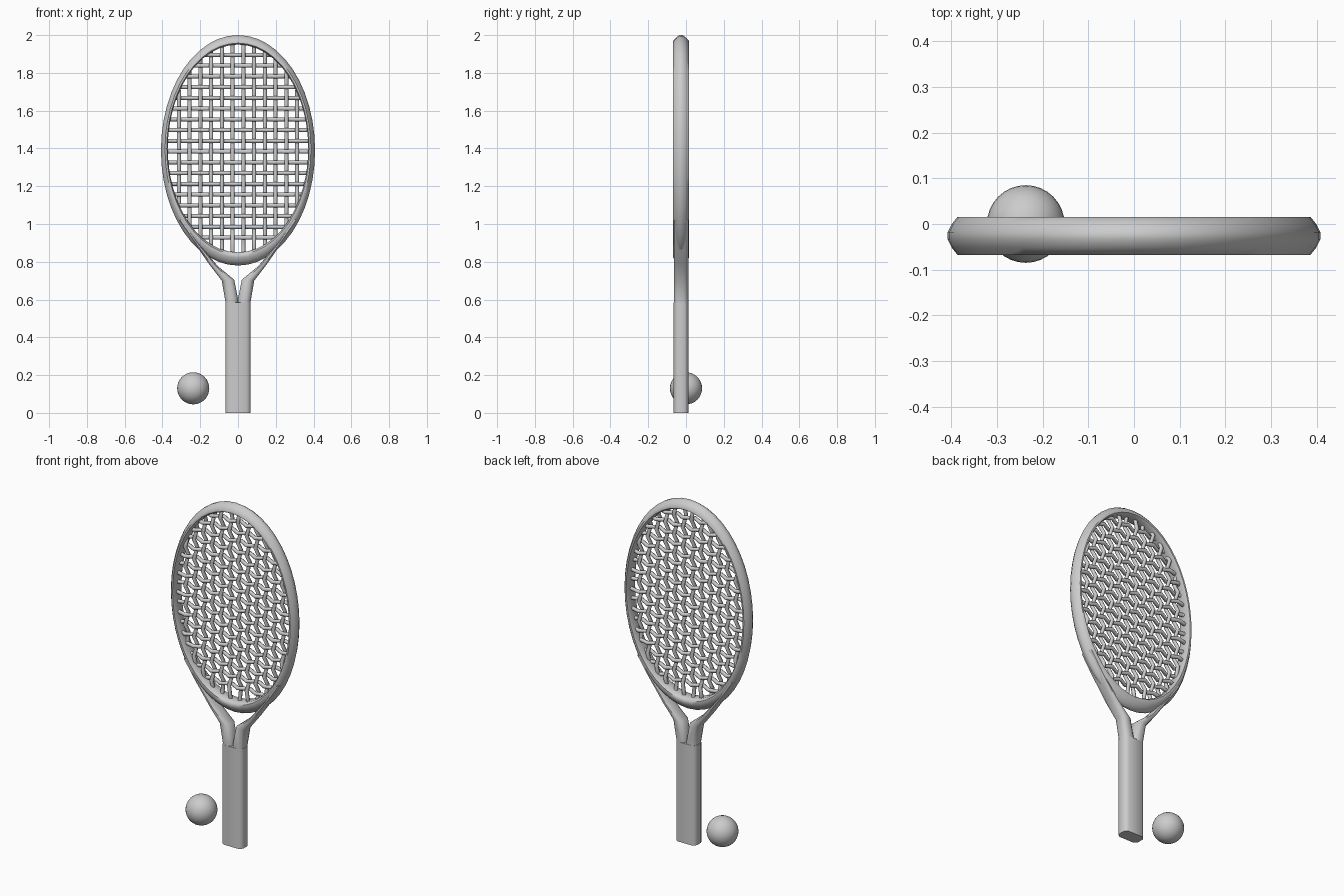
import bpy, bmesh, math

if "Cube" in bpy.data.objects:
    bpy.data.objects.remove(bpy.data.objects["Cube"])

CY = -0.026          # depth centre of the racket


def loft(name, pairs, section, closed=False):
    """Loft a section (t across the pair, y depth) along (outer, inner) point pairs in the xz plane."""
    bm = bmesh.new()
    rings = []
    for (ox, oz), (ix, iz) in pairs:
        rings.append([bm.verts.new((ix + (ox - ix) * t, CY + y, iz + (oz - iz) * t))
                      for t, y in section])
    n, m = len(rings), len(section)
    for i in range(n if closed else n - 1):
        a, b = rings[i], rings[(i + 1) % n]
        for k in range(m):
            bm.faces.new((a[k], a[(k + 1) % m], b[(k + 1) % m], b[k]))
    if not closed:
        bm.faces.new(rings[0])
        bm.faces.new(rings[-1])
    bmesh.ops.recalc_face_normals(bm, faces=bm.faces)
    me = bpy.data.meshes.new(name)
    bm.to_mesh(me)
    bm.free()
    ob = bpy.data.objects.new(name, me)
    bpy.context.collection.objects.link(ob)
    smooth(ob, 50)
    return ob


def smooth(ob, angle):
    bpy.ops.object.select_all(action='DESELECT')
    ob.select_set(True)
    bpy.context.view_layer.objects.active = ob
    bpy.ops.object.shade_smooth_by_angle(angle=math.radians(angle))


def mirrored(half):
    return half + [(t, -y) for t, y in reversed(half)]


# oval head frame, thicker at the throat
OUT_A, OUT_B, OUT_Z = 0.408, 0.61, 1.39
IN_A, IN_B, IN_Z = 0.372, 0.55, 1.40
N = 48
head = []
for i in range(N):
    c, s = math.cos(2 * math.pi * i / N), math.sin(2 * math.pi * i / N)
    head.append(((OUT_A * c, OUT_Z + OUT_B * s), (IN_A * c, IN_Z + IN_B * s)))
loft("head_frame", head,
     mirrored([(0, 0.028), (0.15, 0.041), (0.4, 0.0415), (0.75, 0.026), (1, 0.008)]), True)

# two throat arms splitting from the handle
arm = [((0.066, 0.55), (0.0, 0.55)), ((0.066, 0.585), (0.0, 0.605)),
       ((0.086, 0.70), (0.020, 0.705)), ((0.155, 0.79), (0.105, 0.775)),
       ((0.20, 0.855), (0.135, 0.81)), ((0.255, 0.935), (0.215, 0.905)),
       ((0.315, 1.02), (0.285, 1.02))]
arm_section = mirrored([(0, 0.014), (0.1, 0.029), (0.3, 0.038), (0.7, 0.038), (0.9, 0.029), (1, 0.014)])
for side, label in ((1, "right"), (-1, "left")):
    loft("throat_arm_" + label,
         [((side * o[0], o[1]), (side * i[0], i[1])) for o, i in arm], arm_section)

# handle
loft("handle", [((0.067, 0), (-0.067, 0)), ((0.067, 0.585), (-0.067, 0.585))],
     mirrored([(0, 0.018), (0.05, 0.030), (0.16, 0.039), (0.84, 0.039), (0.95, 0.030), (1, 0.018)]))

# woven strings
PITCH, AMP, EXTRA = 0.0569, 0.016, 0.012
xs = [(i - 5.5) * PITCH for i in range(12)]
zs = [0.928 + k * PITCH for k in range(18)]


def strings(name, lines):
    cu = bpy.data.curves.new(name, 'CURVE')
    cu.dimensions = '3D'
    cu.bevel_depth = 0.011
    cu.bevel_resolution = 2
    for pts in lines:
        sp = cu.splines.new('POLY')
        sp.points.add(len(pts) - 1)
        for p, co in zip(sp.points, pts):
            p.co = (*co, 1)
    ob = bpy.data.objects.new(name, cu)
    bpy.context.collection.objects.link(ob)
    bpy.ops.object.select_all(action='DESELECT')
    ob.select_set(True)
    bpy.context.view_layer.objects.active = ob
    bpy.ops.object.convert(target='MESH')
    smooth(bpy.context.view_layer.objects.active, 60)


vertical, horizontal = [], []
for i, x in enumerate(xs):
    h = IN_B * math.sqrt(1 - (x / IN_A) ** 2) + EXTRA
    mid = [(x, CY + AMP * (-1) ** (i + k), z) for k, z in enumerate(zs) if abs(z - IN_Z) < h - 0.02]
    vertical.append([(x, CY, IN_Z - h)] + mid + [(x, CY, IN_Z + h)])
for k, z in enumerate(zs):
    w = IN_A * math.sqrt(1 - ((z - IN_Z) / IN_B) ** 2) + EXTRA
    mid = [(x, CY - AMP * (-1) ** (i + k), z) for i, x in enumerate(xs) if abs(x) < w - 0.02]
    horizontal.append([(-w, CY, z)] + mid + [(w, CY, z)])
strings("main_strings", vertical)
strings("cross_strings", horizontal)

# ball beside the handle
bpy.ops.mesh.primitive_uv_sphere_add(segments=32, ring_count=16, radius=0.085, location=(-0.237, 0, 0.13))
ball = bpy.context.object
ball.name = "ball"
bpy.ops.object.shade_smooth()
